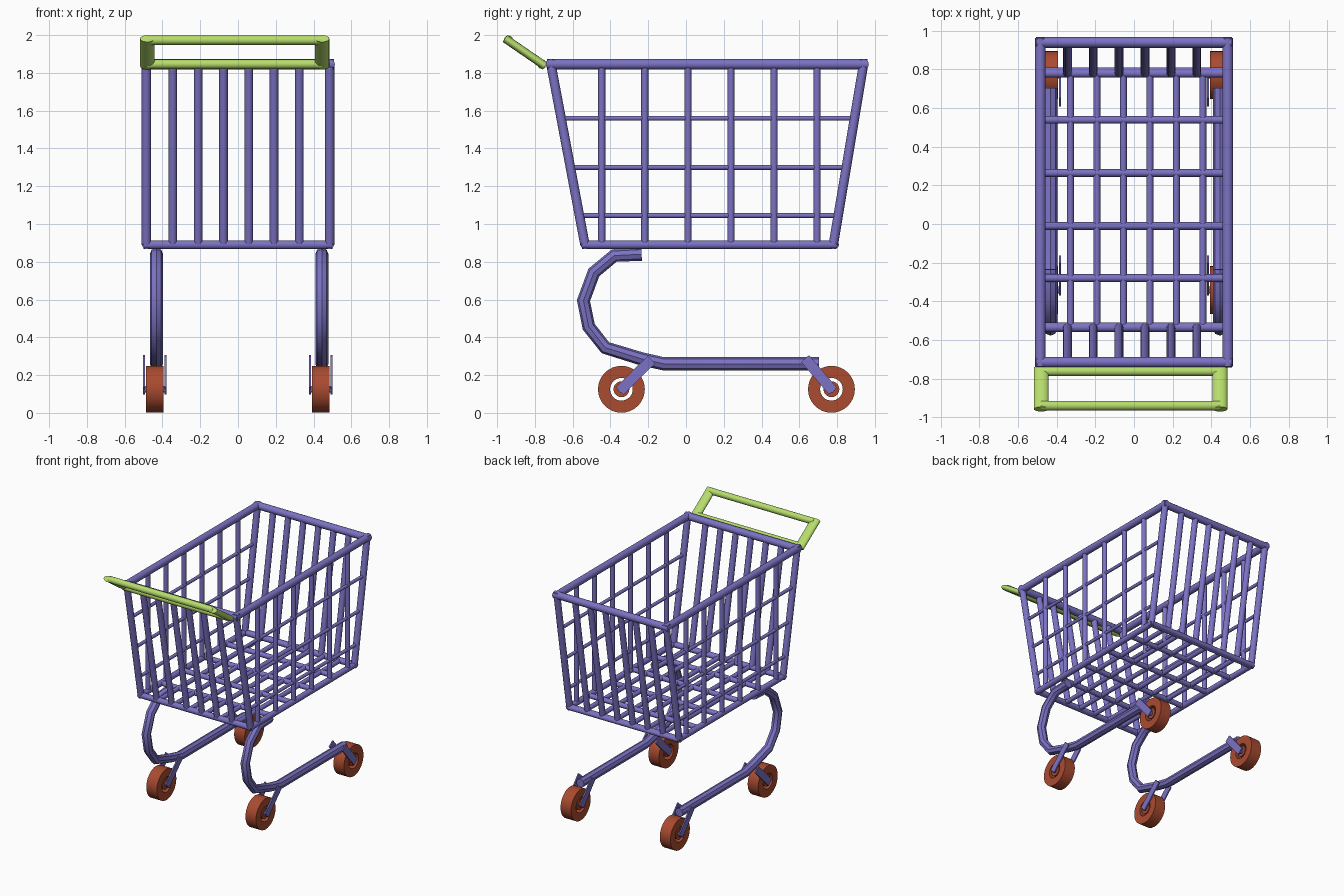
import bpy, bmesh, math
from mathutils import Vector, Matrix

if "Cube" in bpy.data.objects:
    bpy.data.objects.remove(bpy.data.objects["Cube"])


def material(name, rgb):
    m = bpy.data.materials.new(name)
    m.diffuse_color = (*rgb, 1)
    m.use_nodes = True
    m.node_tree.nodes["Principled BSDF"].inputs["Base Color"].default_value = m.diffuse_color
    return m


PURPLE = material("purple_metal", (0.20, 0.17, 0.55))
GREEN = material("green_plastic", (0.47, 0.72, 0.15))
RED = material("red_rubber", (0.40, 0.07, 0.03))


def shade(obj):
    bpy.ops.object.select_all(action='DESELECT')
    obj.select_set(True)
    bpy.context.view_layer.objects.active = obj
    bpy.ops.object.shade_smooth_by_angle(angle=math.radians(40))


def finish(name, bm, mat, smooth=True):
    bmesh.ops.recalc_face_normals(bm, faces=bm.faces)
    me = bpy.data.meshes.new(name)
    bm.to_mesh(me)
    bm.free()
    me.materials.append(mat)
    obj = bpy.data.objects.new(name, me)
    bpy.context.collection.objects.link(obj)
    if smooth:
        shade(obj)
    return obj


def rod(bm, a, b, r, flat=1.0, sides=12):
    """Cylinder from a to b; flat widens it along world x."""
    a, b = Vector(a), Vector(b)
    d = b - a
    m = Matrix.Translation((a + b) / 2) @ d.to_track_quat('Z', 'Y').to_matrix().to_4x4()
    vs = bmesh.ops.create_cone(bm, cap_ends=True, segments=sides, radius1=r, radius2=r,
                               depth=d.length, matrix=m)["verts"]
    cx = (a.x + b.x) / 2
    if flat != 1.0:
        for v in vs:
            v.co.x = cx + (v.co.x - cx) * flat


def rods(name, segs, r, mat=PURPLE):
    bm = bmesh.new()
    for a, b in segs:
        rod(bm, a, b, r)
    return finish(name, bm, mat)


# Basket outline: the ends lean outwards, the sides are upright
W, ZB, ZT = 0.485, 0.89, 1.846
FB, FT, BB, BT = -0.535, -0.715, 0.78, 0.94


def front_y(z):
    return FB + (FT - FB) * (z - ZB) / (ZT - ZB)


def back_y(z):
    return BB + (BT - BB) * (z - ZB) / (ZT - ZB)


def frame(y0, y1, z, e):
    return [((-W, y0 - e, z), (-W, y1 + e, z)), ((W, y0 - e, z), (W, y1 + e, z)),
            ((-W - e, y0, z), (W + e, y0, z)), ((-W - e, y1, z), (W + e, y1, z))]


rods("basket_rim", frame(FT, BT, ZT, 0.022), 0.028)
rods("basket_base_frame", frame(FB, BB, ZB, 0.016), 0.023)
rods("corner_posts", [((x, b, ZB), (x, t, ZT)) for x in (-W, W)
                      for b, t in ((FB, FT), (BB, BT))], 0.025)

# Bars of the front and back panels
end_x = [-0.345 + 0.134 * i for i in range(6)]
rods("front_bars", [((x, FB, ZB), (x, FT, ZT)) for x in end_x], 0.023)
rods("back_bars", [((x, BB, ZB), (x, BT, ZT)) for x in end_x], 0.023)

# Bars of the side panels
side_y = [-0.446 + 0.228 * i for i in range(6)]
rods("side_upright_bars", [((x, y, ZB), (x, y, ZT)) for x in (-W, W) for y in side_y], 0.019)
rods("side_level_bars", [((x, front_y(z), z), (x, back_y(z), z))
                         for x in (-W, W) for z in (1.045, 1.30, 1.56)], 0.013)

# Floor grid
rods("floor_long_bars", [((-0.329 + 0.137 * i, FB, ZB), (-0.329 + 0.137 * i, BB, ZB))
                         for i in range(6)], 0.018)
rods("floor_cross_bars", [((-W, y, ZB), (W, y, ZB))
                          for y in (-0.53, -0.28, -0.01, 0.264, 0.539, 0.79)], 0.02)

# Handle: two bars between flattened arms
HL, HR = -0.48, 0.445
rods("handle_bars", [((HL, -0.94, 1.973), (HR, -0.94, 1.973)),
                     ((HL, -0.762, 1.846), (HR, -0.762, 1.846))], 0.025, GREEN)
bm = bmesh.new()
for x in (HL, HR):
    rod(bm, (x, -0.958, 1.982), (x, -0.745, 1.836), 0.022, 1.75, 16)
finish("handle_arms", bm, GREEN)

# Bent tube legs
path = [(-0.235, 0.84), (-0.38, 0.833), (-0.488, 0.743), (-0.543, 0.594), (-0.515, 0.456),
        (-0.427, 0.345), (-0.235, 0.286), (-0.119, 0.26), (0.705, 0.26)]
for side, x in (("left", -0.432), ("right", 0.444)):
    cu = bpy.data.curves.new(side + "_leg", 'CURVE')
    cu.dimensions = '3D'
    cu.bevel_depth = 0.035
    cu.bevel_resolution = 2
    cu.use_fill_caps = True
    sp = cu.splines.new('POLY')
    sp.points.add(len(path) - 1)
    for p, (y, z) in zip(sp.points, path):
        p.co = (x, y, z, 1)
    cu.materials.append(PURPLE)
    leg = bpy.data.objects.new(side + "_leg", cu)
    bpy.context.collection.objects.link(leg)
    bpy.ops.object.select_all(action='DESELECT')
    leg.select_set(True)
    bpy.context.view_layer.objects.active = leg
    bpy.ops.object.convert(target='MESH')
    shade(bpy.context.view_layer.objects.active)


def ring(bm, c, ro, ri, w, n=32):
    """Ring with a rectangular section, turning about x."""
    loops = []
    for i in range(n):
        a = 2 * math.pi * i / n
        loops.append([bm.verts.new((c[0] + dx, c[1] + r * math.cos(a), c[2] + r * math.sin(a)))
                      for dx, r in ((-w / 2, ro), (w / 2, ro), (w / 2, ri), (-w / 2, ri))])
    for i in range(n):
        p, q = loops[i], loops[(i + 1) % n]
        for j in range(4):
            k = (j + 1) % 4
            bm.faces.new((p[j], q[j], q[k], p[k]))


# Wheels, each with a hub, an axle and two fork plates
for side, x in (("left", -0.44), ("right", 0.439)):
    for end, c, top in (("front", (-0.342, 0.125), (-0.19, 0.275)),
                        ("back", (0.77, 0.125), (0.637, 0.28))):
        name = f"{side}_{end}"
        bm = bmesh.new()
        ring(bm, (x, *c), 0.124, 0.06, 0.093)
        finish(name + "_tyre", bm, RED)
        bm = bmesh.new()
        ring(bm, (x, *c), 0.042, 0.018, 0.08, 20)
        finish(name + "_hub", bm, RED)
        bm = bmesh.new()
        rod(bm, (x - 0.055, *c), (x + 0.055, *c), 0.018)
        finish(name + "_axle", bm, PURPLE)
        bm = bmesh.new()
        a, b = Vector((0, *c)), Vector((0, *top))
        d = (b - a).normalized()
        a, b = a - d * 0.012, b + d * 0.01
        for dx in (-0.057, 0.057):
            m = (Matrix.Translation((a + b) / 2 + Vector((x + dx, 0, 0)))
                 @ Matrix.Rotation(math.atan2(d.z, d.y), 4, 'X')
                 @ Matrix.Diagonal((0.01, (b - a).length, 0.056, 1)))
            bmesh.ops.create_cube(bm, size=1, matrix=m)
        finish(name + "_fork", bm, PURPLE, smooth=False)
